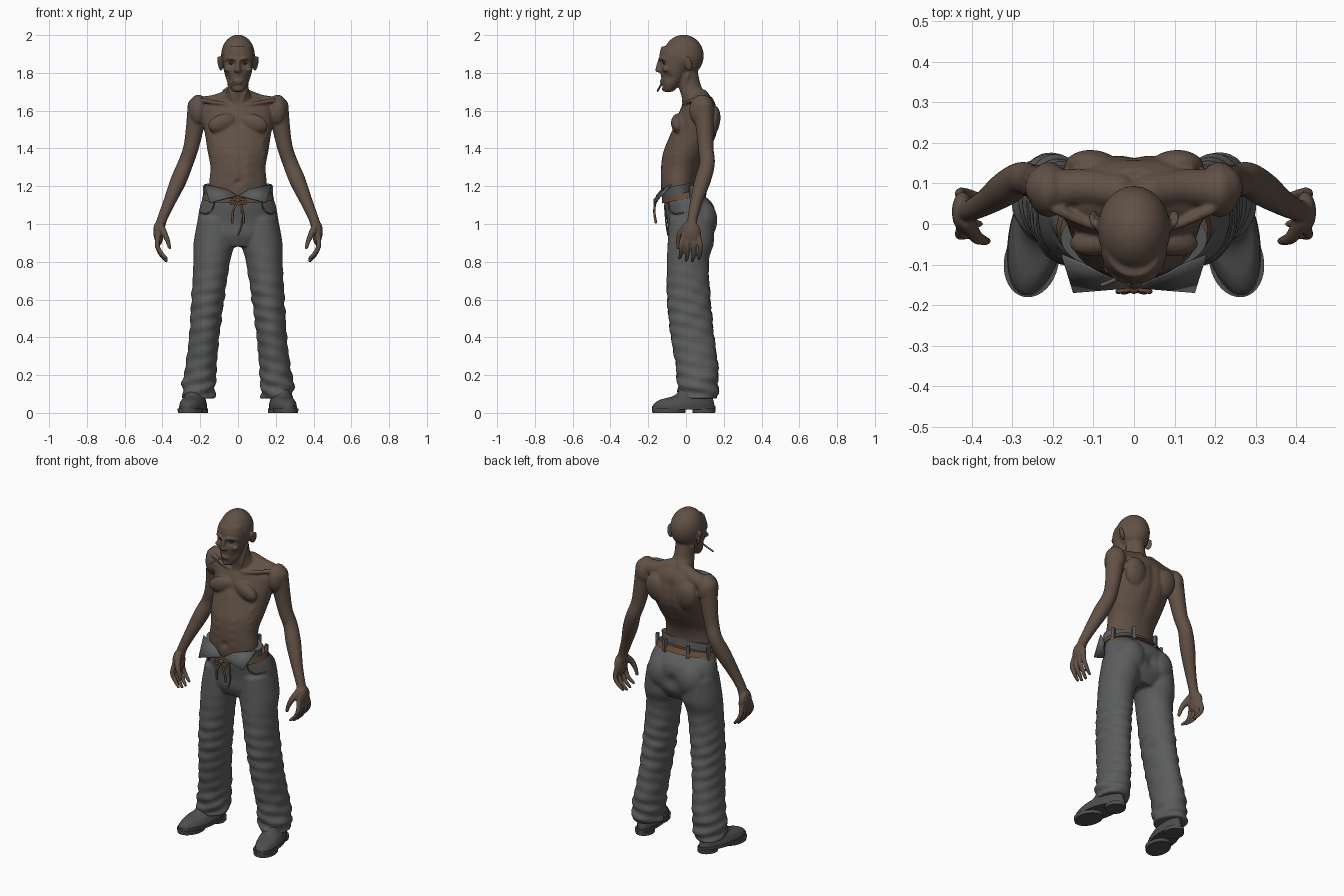
import bpy
import bmesh
from math import sin, cos, pi, exp, atan2, radians
from mathutils import Vector, Matrix, Euler

default_cube = bpy.data.objects.get("Cube")
if default_cube:
    bpy.data.objects.remove(default_cube, do_unlink=True)

SIDES = (1, -1)


def material(name, red, green, blue):
    mat = bpy.data.materials.new(name)
    mat.use_nodes = True
    colour = (red, green, blue, 1)
    mat.diffuse_color = colour
    mat.node_tree.nodes["Principled BSDF"].inputs["Base Color"].default_value = colour
    return mat


skin = material("brown skin", .12, .082, .06)
cloth = material("grey cloth", .105, .107, .108)
leather = material("belt brown", .13, .07, .04)
shoe_grey = material("shoe grey", .075, .075, .075)
dark = material("dark eye", .03, .022, .018)
paper = material("cigarette", .15, .12, .1)


def spline(rows, steps):
    """Smooth curve through rows of any width."""
    rows = [Vector(row) for row in rows]
    last = len(rows) - 1
    result = []
    for i in range(last):
        a, b, c, d = rows[max(i - 1, 0)], rows[i], rows[i + 1], rows[min(i + 2, last)]
        for k in range(steps):
            t = k / steps
            result.append(b + (c - a) * (t / 2) + (a * 2 - b * 5 + c * 4 - d) * (t * t / 2)
                          + (b * 3 - a - c * 3 + d) * (t * t * t / 2))
    return result + [rows[last]]


def bridge(bm, rings):
    rings = [[bm.verts.new(co) for co in ring] for ring in rings]
    count = len(rings[0])
    for low, high in zip(rings, rings[1:]):
        for i in range(count):
            j = (i + 1) % count
            bm.faces.new((low[i], low[j], high[j], high[i]))
    bm.faces.new(rings[0][::-1])
    bm.faces.new(rings[-1])


def loft(bm, rows, side=1, steps=6, count=36):
    """Stack of ovals given as x, y, z, half width, half depth."""
    turns = [2 * pi * i / count for i in range(count)]
    bridge(bm, [[(side * x + w * cos(a), y + d * sin(a), z) for a in turns]
                for x, y, z, w, d in spline(rows, steps)])


def blob(bm, centre, size, side=1, tilt=(0, 0, 0)):
    x, y, z = centre
    turn = Euler((tilt[0], side * tilt[1], side * tilt[2]))
    bmesh.ops.create_uvsphere(bm, u_segments=24, v_segments=16, radius=1,
                              matrix=Matrix.LocRotScale(Vector((side * x, y, z)), turn, Vector(size)))


def tube(bm, rows, side=1, steps=5, count=16):
    """Round-ended limb along points given as x, y, z, radius."""
    path = [(Vector((side * x, y, z)), r) for x, y, z, r in spline(rows, steps)]
    rings = []
    for i, (point, r) in enumerate(path):
        along = path[min(i + 1, len(path) - 1)][0] - path[max(i - 1, 0)][0]
        u = along.cross(Vector((.3, 1, .2))).normalized()
        v = along.normalized().cross(u)
        rings.append([point + r * (u * cos(2 * pi * k / count) + v * sin(2 * pi * k / count))
                      for k in range(count)])
    bridge(bm, rings)
    for point, r in (path[0], path[-1]):
        blob(bm, point, (r, r, r))


def push(bm, centre, radius, move, sides=SIDES):
    """Soft sculpting pull around a point, on both sides."""
    for s in sides:
        middle = Vector((s * centre[0], centre[1], centre[2]))
        shift = Vector((s * move[0], move[1], move[2]))
        for v in bm.verts:
            v.co += shift * exp(-((v.co - middle).length / radius) ** 2)


def finish(name, bm, mat, voxel=0, rounds=3, thickness=0):
    bmesh.ops.recalc_face_normals(bm, faces=bm.faces)
    mesh = bpy.data.meshes.new(name)
    bm.to_mesh(mesh)
    bm.free()
    mesh.materials.append(mat)
    mesh.shade_smooth()
    obj = bpy.data.objects.new(name, mesh)
    bpy.context.scene.collection.objects.link(obj)
    if voxel:
        remesh = obj.modifiers.new("Blend", "REMESH")
        remesh.mode = "VOXEL"
        remesh.voxel_size = voxel
        remesh.use_smooth_shade = True
        relax = obj.modifiers.new("Relax", "SMOOTH")
        relax.factor = .5
        relax.iterations = rounds
    else:
        mesh.set_sharp_from_angle(angle=radians(40))
    if thickness:
        obj.modifiers.new("Thickness", "SOLIDIFY").thickness = thickness
    return obj


# Body: torso, neck, skull and face
body = bmesh.new()
loft(body, [(0, 0, 1.08, .14, .1), (0, -.03, 1.15, .15, .1), (0, -.04, 1.22, .152, .093),
            (0, -.03, 1.3, .146, .102), (0, 0, 1.38, .16, .12), (0, .04, 1.47, .174, .125),
            (0, .06, 1.55, .188, .113), (0, .07, 1.63, .18, .088), (0, .08, 1.675, .11, .055)])
loft(body, [(0, 0, 1.82, .055, .06), (0, .02, 1.73, .054, .06), (0, .05, 1.66, .075, .07),
            (0, .05, 1.6, .08, .07)])
blob(body, (0, -.013, 1.89), (.09, .107, .112))
loft(body, [(0, -.05, 1.94, .07, .08), (0, -.06, 1.9, .081, .08), (0, -.06, 1.85, .08, .08),
            (0, -.065, 1.8, .073, .07), (0, -.072, 1.755, .06, .056), (0, -.086, 1.72, .042, .038),
            (0, -.094, 1.7, .026, .022)])

# Chest, shoulder and back muscles
for s in SIDES:
    blob(body, (.075, -.035, 1.53), (.085, .04, .055), s, (.3, .2, -.2))
    blob(body, (.21, .085, 1.6), (.052, .068, .085), s)
    blob(body, (.1, .135, 1.54), (.07, .045, .09), s, (-.2, .3, 0))
    tube(body, [(.04, .08, 1.67, .045), (.12, .09, 1.64, .045), (.2, .085, 1.625, .05)], s)
    tube(body, [(.02, -.012, 1.625, .011), (.1, -.004, 1.64, .011), (.19, .035, 1.655, .013)], s)
    tube(body, [(.05, .01, 1.79, .014), (.035, -.01, 1.7, .013), (.015, -.01, 1.63, .01)], s)

# Eye sockets, hollow cheeks, ribs, spine and navel
push(body, (.035, -.135, 1.852), .02, (0, .02, 0))
push(body, (.068, -.1, 1.775), .025, (-.012, .008, 0))
for i in range(8):
    push(body, (0, .16 - .012 * max(0, 5 - i), 1.24 + .05 * i), .03, (0, -.012, 0), (1,))
for i in range(4):
    push(body, (.055, -.12, 1.22 + .05 * i), .022, (0, -.007, 0))
    push(body, (.13, -.06, 1.33 + .035 * i), .012, (.006, -.005, 0))
push(body, (0, -.135, 1.22), .015, (0, .014, 0), (1,))
push(body, (0, -.07, 1.53), .025, (0, .012, 0), (1,))

# Facial features
tube(body, [(0, -.136, 1.868, .011), (0, -.146, 1.84, .011), (0, -.15, 1.815, .013)])
blob(body, (0, -.128, 1.757), (.026, .011, .006))
blob(body, (0, -.125, 1.745), (.022, .012, .006))
blob(body, (0, -.112, 1.715), (.022, .015, .016))
for s in SIDES:
    tube(body, [(.008, -.137, 1.872, .01), (.04, -.13, 1.878, .01), (.068, -.098, 1.868, .009)], s)
    blob(body, (.056, -.108, 1.818), (.02, .018, .013), s)
    blob(body, (.012, -.142, 1.812), (.01, .011, .009), s)
    blob(body, (.096, .01, 1.85), (.009, .024, .042), s, (.15, .25, -.35))

# Arms and hands
for s in SIDES:
    tube(body, [(.212, .09, 1.62, .056), (.23, .1, 1.5, .047), (.25, .105, 1.4, .041),
                (.278, .112, 1.32, .041), (.315, .088, 1.23, .043), (.362, .055, 1.12, .033),
                (.4, .035, 1.03, .027), (.415, .033, .98, .028)], s)
    blob(body, (.422, .03, .95), (.026, .05, .062), s, (0, .1, 0))
    for i in range(4):
        y = .076 - .034 * i
        drop = .012 * abs(i - 1.4)
        tube(body, [(.422, .03 + (y - .03) * .7, .95, .014), (.428, y, .89, .0135),
                    (.41, y, .84 + drop / 2, .012), (.38, y - .008, .8 + drop, .009)], s)
    tube(body, [(.41, .005, .99, .02), (.39, -.03, .95, .017), (.372, -.04, .91, .013),
                (.362, -.042, .875, .01)], s)
finish("body", body, skin, .006)

# Eyes and cigarette
eyes = bmesh.new()
for s in SIDES:
    blob(eyes, (.035, -.111, 1.852), (.014, .012, .008), s)
finish("eyes", eyes, dark)
cigarette = bmesh.new()
tube(cigarette, [(-.015, -.125, 1.75, .005), (-.078, -.15, 1.705, .005)])
finish("cigarette", cigarette, paper)

# Trousers: hips, seat and legs
trousers = bmesh.new()
loft(trousers, [(0, .02, .88, .15, .09), (0, .025, .94, .205, .122), (0, .03, 1.01, .214, .13),
                (0, .015, 1.1, .2, .13), (0, -.015, 1.16, .174, .1)])
for s in SIDES:
    blob(trousers, (.095, .08, 1.02), (.095, .086, .11), s)
    loft(trousers, [(.12, .03, 1.03, .092, .12), (.127, .025, .9, .108, .122),
                    (.139, .01, .8, .097, .111), (.16, .015, .6, .087, .115),
                    (.179, .035, .4, .08, .115), (.195, .058, .25, .083, .112),
                    (.207, .062, .15, .089, .108), (.208, .064, .075, .084, .102)], s, 14)
push(trousers, (0, .18, 1.0), .04, (0, -.03, 0), (1,))

# Cloth folds, strongest at the ankles and softer at the knees
for v in trousers.verts:
    s = 1 if v.co.x > 0 else -1
    turn = atan2(v.co.y - .04, abs(v.co.x) - .18)
    depth = .009 * exp(-(v.co.z / .22) ** 2) + .004 * exp(-((v.co.z - .55) / .2) ** 2)
    depth *= sin(v.co.z * 95 + 2 * turn + s) + .5 * sin(v.co.z * 50 - 3 * turn)
    v.co.x += s * depth * cos(turn)
    v.co.y += depth * sin(turn)
finish("trousers", trousers, cloth, .009, 2)

# Pocket edges and fly seam
seams = bmesh.new()
for s in SIDES:
    tube(seams, [(.125, -.093, 1.125, .004), (.135, -.089, 1.08, .004),
                 (.165, -.062, 1.055, .004), (.198, -.015, 1.06, .004)], s)
tube(seams, [(.02, -.113, 1.1, .004), (.02, -.105, 1.0, .004), (0, -.095, .94, .004)])
finish("trouser_seams", seams, cloth)


# Waistband and belt, dipping at the front
def waist_ring(name, rows, mat):
    bm = bmesh.new()
    loft(bm, rows, steps=2, count=48)
    for v in bm.verts:
        v.co.z += v.co.y / 5
    finish(name, bm, mat)


waist_ring("waistband", [(0, -.033, 1.16, .174, .09), (0, -.035, 1.213, .18, .088)], cloth)
waist_ring("belt", [(0, -.008, 1.135, .191, .119), (0, -.017, 1.168, .181, .109)], leather)
loops = bmesh.new()
for degrees in (20, 65, 115, 160):
    a = radians(degrees)
    spot = Vector((.185 * cos(a), -.012 + .115 * sin(a), 1.16 + .022 * sin(a)))
    bmesh.ops.create_cube(loops, size=1, matrix=Matrix.LocRotScale(
        spot, Euler((0, 0, a)), Vector((.018, .02, .075))))
finish("belt_loops", loops, cloth)

# Folded-down front flaps
flaps = bmesh.new()
for s in SIDES:
    corners = [(.178, -.08, 1.21), (.15, -.17, 1.115), (.005, -.158, 1.152), (.06, -.13, 1.185)]
    flaps.faces.new([flaps.verts.new((s * x, y, z)) for x, y, z in corners])
finish("front_flaps", flaps, cloth, thickness=.008)

# Drawstring with a bow
string = bmesh.new()
blob(string, (0, -.16, 1.125), (.014, .012, .012))
for s in SIDES:
    tube(string, [(0, -.16, 1.125, .006), (.035, -.165, 1.13, .006), (.036, -.166, 1.105, .006),
                  (.005, -.16, 1.12, .006)], s)
    tube(string, [(0, -.16, 1.12, .006), (.025, -.168, 1.07, .006), (.03, -.16, 1.01, .007)], s)
finish("drawstring", string, leather)

# Shoes: upper, sole and heel, toes turned out
for s, word in ((1, "left"), (-1, "right")):
    upper, sole = bmesh.new(), bmesh.new()
    loft(upper, [(0, -.005, .02, .066, .166), (0, -.003, .045, .068, .164), (0, .012, .07, .06, .143),
                 (0, .05, .095, .052, .1), (0, .07, .16, .05, .07)])
    loft(sole, [(0, -.004, .018, .069, .171), (0, -.004, .036, .07, .171)], steps=1)
    loft(sole, [(0, -.085, 0, .064, .088), (0, -.085, .022, .067, .09)], steps=1)
    loft(sole, [(0, .105, 0, .06, .06), (0, .105, .022, .062, .062)], steps=1)
    place = Matrix.Translation((s * .235, -.008, 0)) @ Matrix.Rotation(s * radians(12), 4, "Z")
    for part, bm in (("shoe", upper), ("sole", sole)):
        for v in bm.verts:
            v.co.x *= 1 - max(0, v.co.y)
        bm.transform(place)
        finish(word + "_" + part, bm, shoe_grey)
